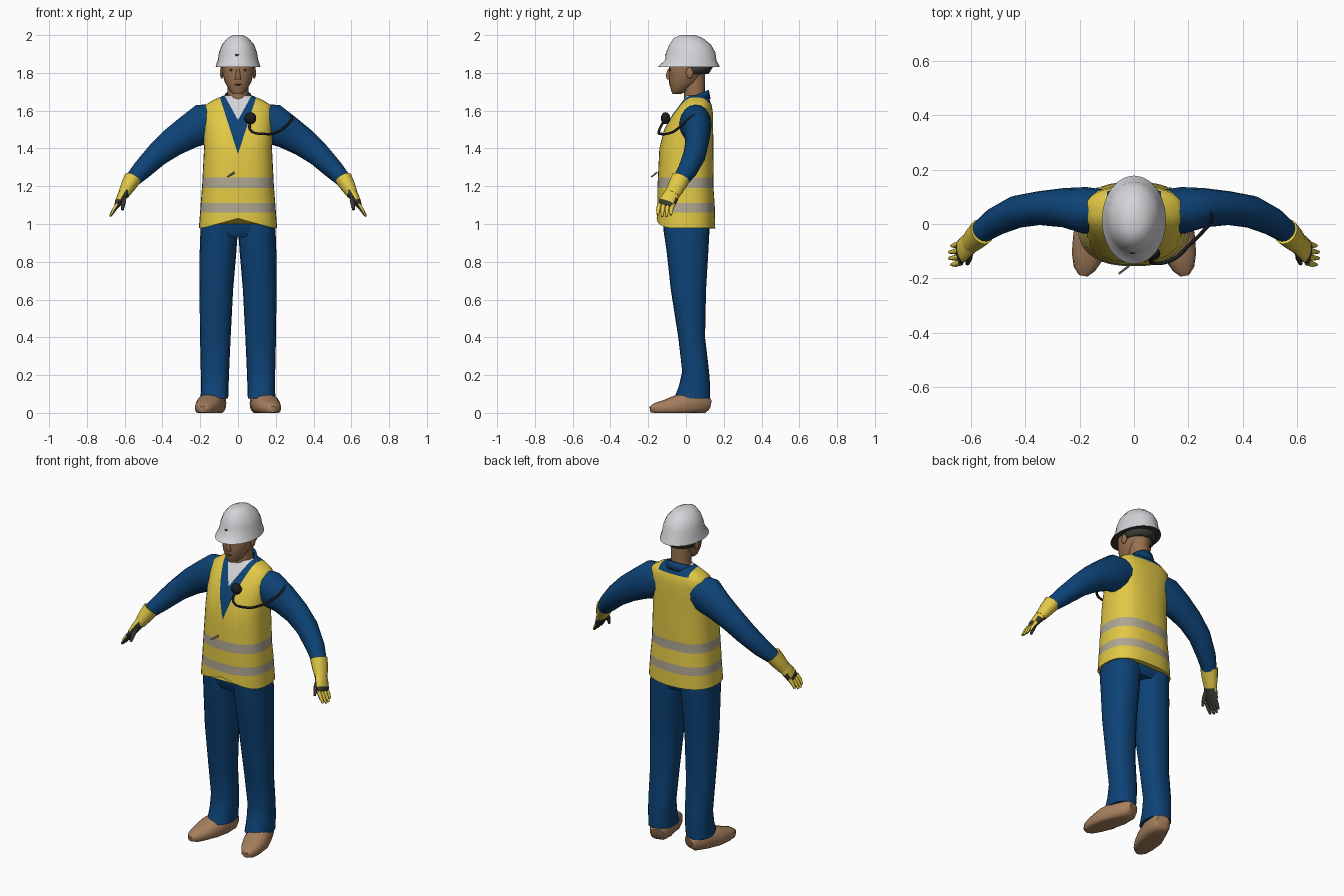
import bpy, bmesh, math
from mathutils import Vector

if "Cube" in bpy.data.objects:
    bpy.data.objects.remove(bpy.data.objects["Cube"])


def material(name, r, g, b):
    m = bpy.data.materials.new(name)
    m.use_nodes = True
    m.diffuse_color = (r, g, b, 1)
    m.node_tree.nodes["Principled BSDF"].inputs["Base Color"].default_value = (r, g, b, 1)
    return m


YELLOW = material("vest yellow", .76, .58, .06)
BLUE = material("work blue", .004, .055, .18)
GREY = material("reflective grey", .42, .38, .28)
WHITE = material("shell white", .66, .66, .69)
SKIN = material("skin", .31, .165, .08)
TAN = material("boot tan", .38, .21, .11)
DARK = material("glove dark", .04, .04, .03)
BLACK = material("radio black", .012, .012, .014)

X, Y, Z = Vector((1, 0, 0)), Vector((0, 1, 0)), Vector((0, 0, 1))


def finish(name, bm, mats, rule=None):
    """Turn a bmesh into a smooth object, painting faces by rule(centre, normal)."""
    bm.normal_update()
    for f in bm.faces:
        f.smooth = True
        if rule:
            f.material_index = rule(f.calc_center_median(), f.normal)
    mesh = bpy.data.meshes.new(name)
    bm.to_mesh(mesh)
    bm.free()
    for m in mats:
        mesh.materials.append(m)
    ob = bpy.data.objects.new(name, mesh)
    bpy.context.collection.objects.link(ob)
    bpy.ops.object.select_all(action='DESELECT')
    ob.select_set(True)
    bpy.context.view_layer.objects.active = ob
    bpy.ops.object.shade_smooth_by_angle(angle=math.radians(50))
    return ob


def loft(name, mats, rings, n=16, axis=None, ref=Y, power=2, side=1,
         warp=None, cuts=(), rule=None, drop=None):
    """Skin elliptical sections (x, y, z, half size, half size along ref)."""
    bm = bmesh.new()
    mids = [Vector((r[0] * side, r[1], r[2])) for r in rings]
    loops = []
    for i, r in enumerate(rings):
        t = axis or (mids[min(i + 1, len(mids) - 1)] - mids[max(i - 1, 0)]).normalized()
        v = (ref - t * ref.dot(t)).normalized()
        u = v.cross(t)
        loop = []
        for k in range(n):
            c, s = math.cos(math.tau * k / n), math.sin(math.tau * k / n)
            c = math.copysign(abs(c) ** (2 / power), c)
            s = math.copysign(abs(s) ** (2 / power), s)
            p = mids[i] + u * c * r[3] + v * s * r[4]
            loop.append(bm.verts.new(warp(p) if warp else p))
        loops.append(loop)
    for a, b in zip(loops, loops[1:]):
        for k in range(n):
            bm.faces.new((a[k], a[(k + 1) % n], b[(k + 1) % n], b[k]))
    bm.faces.new(loops[0])
    bm.faces.new(loops[-1])
    bmesh.ops.recalc_face_normals(bm, faces=bm.faces[:])
    for co, no in cuts:
        bmesh.ops.bisect_plane(bm, geom=bm.verts[:] + bm.edges[:] + bm.faces[:],
                               plane_co=co, plane_no=no)
    if drop:
        bm.normal_update()
        gone = [f for f in bm.faces if drop(f.calc_center_median(), f.normal)]
        bmesh.ops.delete(bm, geom=gone, context='FACES')
    return finish(name, bm, mats, rule)


def blob(name, mat, centre, size):
    bm = bmesh.new()
    bmesh.ops.create_uvsphere(bm, u_segments=12, v_segments=8, radius=1)
    for v in bm.verts:
        v.co = Vector(centre) + Vector(a * b for a, b in zip(v.co, size))
    return finish(name, bm, [mat])


# Vest: cut along the stripes, the neckline and the collar yoke, then painted
STRIPES = ((1.06, 1.11), (1.19, 1.245))
V_LOW, V_SLOPE, SHIRT_LOW, SHIRT_SLOPE = 1.37, .32, 1.55, .55


def hem(p):
    if p.z < 1:
        p.z += .05 * max(0, 1 - abs(p.x) / .18) * (1 if p.y < 0 else -.1)
    return p


def vest_paint(c, n):
    if any(lo < c.z < hi for lo, hi in STRIPES):
        return 1
    if c.y < .05:
        if abs(c.x) < (c.z - SHIRT_LOW) * SHIRT_SLOPE:
            return 3
        return 2 if abs(c.x) < (c.z - V_LOW) * V_SLOPE else 0
    return 2 if c.z > 1.64 and abs(c.x) < .1 else 0


cuts = [(Z * h, Z) for pair in STRIPES for h in pair] + [(Z * 1.64, Z), (Y * .05, Y)]
for s in (1, -1):
    cuts += [(Z * V_LOW, Vector((s, 0, -V_SLOPE))),
             (Z * SHIRT_LOW, Vector((s, 0, -SHIRT_SLOPE))), (X * s * .1, X)]
loft("safety_vest", [YELLOW, GREY, BLUE, WHITE], [
    (0, 0, .98, .207, .155), (0, 0, 1.1, .198, .152), (0, -.003, 1.2, .19, .148),
    (0, 0, 1.3, .185, .146), (0, .002, 1.4, .18, .143), (0, .014, 1.5, .181, .13),
    (0, .036, 1.58, .184, .107), (0, .05, 1.625, .178, .087),
    (0, .056, 1.655, .135, .07), (0, .055, 1.68, .075, .055)],
    n=36, axis=Z, power=2.5, warp=hem, cuts=cuts, rule=vest_paint)


# Shirt collar, open at the front and higher behind
def tilt(p):
    p.z += .4 * (p.y - .06)
    return p


collar = loft("collar", [BLUE], [(0, .045, 1.635, .092, .085), (0, .055, 1.685, .07, .066)],
              n=24, axis=Z, warp=tilt,
              drop=lambda c, n: abs(n.z) > .8 or (c.y < 0 and abs(c.x) < .04))
collar.modifiers.new("Thickness", 'SOLIDIFY').thickness = .01

# Head
loft("neck", [SKIN], [(0, .05, 1.6, .062, .06), (0, .045, 1.7, .055, .056),
                      (0, .04, 1.8, .058, .062)], axis=Z)
loft("head", [SKIN], [
    (0, -.05, 1.688, .025, .022), (0, -.036, 1.705, .044, .042),
    (0, -.012, 1.75, .07, .078), (0, .002, 1.8, .083, .094),
    (0, .01, 1.85, .087, .1), (0, .01, 1.92, .075, .09)], n=20, axis=Z, power=2.2)
loft("nose", [SKIN], [(0, -.09, 1.82, .008, .006), (0, -.093, 1.785, .013, .015),
                      (0, -.088, 1.765, .015, .012)], n=8, axis=Z)
blob("mouth", DARK, (0, -.085, 1.738), (.02, .004, .004))
for s, word in ((1, "left"), (-1, "right")):
    blob(word + "_ear", SKIN, (s * .086, .02, 1.8), (.01, .02, .03))
    blob(word + "_eye", DARK, (s * .034, -.084, 1.815), (.012, .004, .005))

# Hard hat with its dark inside and rear strap
loft("hard_hat", [WHITE, DARK], [
    (0, .015, 1.832, .118, .163), (0, .018, 1.842, .116, .157),
    (0, .025, 1.865, .108, .137), (0, .025, 1.91, .1, .13),
    (0, .022, 1.95, .085, .11), (0, .012, 1.985, .055, .076),
    (0, .01, 2, .025, .038)], n=24, axis=Z,
    rule=lambda c, n: int(n.z < -.8))
loft("hat_strap", [DARK], [(0, .03, 1.795, .087, .09), (0, .03, 1.835, .095, .115)],
     n=20, axis=Z, drop=lambda c, n: c.y < .03 or abs(n.z) > .8
     ).modifiers.new("Thickness", 'SOLIDIFY').thickness = .008
blob("hat_badge", DARK, (-.005, -.106, 1.895), (.01, .004, .006))

# Trousers
loft("hips", [BLUE], [(0, .003, .93, .17, .1), (0, .002, .97, .198, .12),
                      (0, 0, 1.1, .19, .13)], n=28, axis=Z, power=2.4)
for s, word in ((1, "left"), (-1, "right")):
    loft(word + "_trouser_leg", [BLUE], [
        (.125, .032, .075, .073, .096), (.123, .045, .14, .073, .083),
        (.122, .051, .22, .075, .071), (.12, .03, .4, .081, .071),
        (.115, .013, .65, .089, .093), (.106, .008, .85, .097, .11),
        (.1, .003, .96, .099, .121), (.1, 0, 1.06, .092, .122)],
        n=20, axis=Z, power=2.3, side=s)

    # Boots, toes turned out and soles flat on the ground
    def sole(p):
        p.z = max(p.z, 0)
        return p

    loft(word + "_boot", [TAN], [
        (.105, .122, .045, .03, .035), (.112, .1, .05, .055, .052),
        (.13, .03, .05, .065, .065), (.155, -.05, .035, .058, .07),
        (.172, -.12, .026, .04, .058), (.182, -.165, .022, .03, .04),
        (.186, -.188, .018, .016, .018)], ref=X, power=2.5, side=s, warp=sole)

    # Sleeve
    loft(word + "_sleeve", [BLUE], [
        (.1, .05, 1.555, .085, .075), (.18, .05, 1.53, .108, .086),
        (.26, .06, 1.487, .09, .072), (.35, .058, 1.43, .076, .062),
        (.43, .045, 1.365, .063, .06), (.51, .008, 1.285, .052, .052),
        (.577, -.04, 1.215, .037, .04)], side=s)

    # Glove: yellow cuff and back, dark palm and knuckle band
    def glove_paint(c, n, s=s):
        return int(n.x * s < -.1 or 1.1 < c.z < 1.125)

    loft(word + "_glove_cuff", [YELLOW], [
        (.558, -.028, 1.242, .046, .05), (.582, -.05, 1.2, .04, .047),
        (.605, -.072, 1.158, .03, .04)], side=s)
    loft(word + "_glove_palm", [YELLOW, DARK], [
        (.59, -.06, 1.185, .028, .038), (.615, -.082, 1.145, .026, .044),
        (.632, -.098, 1.115, .02, .046), (.642, -.105, 1.095, .013, .042)],
        side=s, rule=glove_paint)
    for i in range(4):
        y = -.072 - .023 * i
        reach = .008 * abs(i - 1.5)
        loft(word + "_finger_%d" % (i + 1), [YELLOW, DARK], [
            (.636, y, 1.105, .012, .012), (.656, y - .006, 1.075, .011, .011),
            (.682 - reach, y - .008, 1.036 + reach, .006, .006)],
            n=8, side=s, rule=glove_paint)
    loft(word + "_thumb", [DARK], [
        (.605, -.1, 1.15, .015, .016), (.607, -.128, 1.115, .013, .013),
        (.612, -.146, 1.075, .007, .007)], n=8, side=s)

# Chest radio with a cable looping round the upper arm
blob("radio_microphone", BLACK, (.065, -.108, 1.56), (.032, .025, .032))
curve = bpy.data.curves.new("radio_cable", 'CURVE')
curve.dimensions = '3D'
curve.bevel_depth = .007
curve.bevel_resolution = 1
curve.resolution_u = 5
path = [(.065, -.115, 1.55), (.068, -.142, 1.495), (.14, -.132, 1.477),
        (.205, -.075, 1.485), (.255, -.025, 1.52), (.285, .025, 1.565), (.25, .08, 1.59)]
spline = curve.splines.new('BEZIER')
spline.bezier_points.add(len(path) - 1)
for point, co in zip(spline.bezier_points, path):
    point.co = co
    point.handle_left_type = point.handle_right_type = 'AUTO'
curve.materials.append(BLACK)
bpy.context.collection.objects.link(bpy.data.objects.new("radio_cable", curve))

# Small tag hanging in front of the vest
loft("vest_tag", [GREY], [(-.055, -.182, 1.25, .004, .004),
                          (-.02, -.155, 1.272, .006, .004)], n=6)
